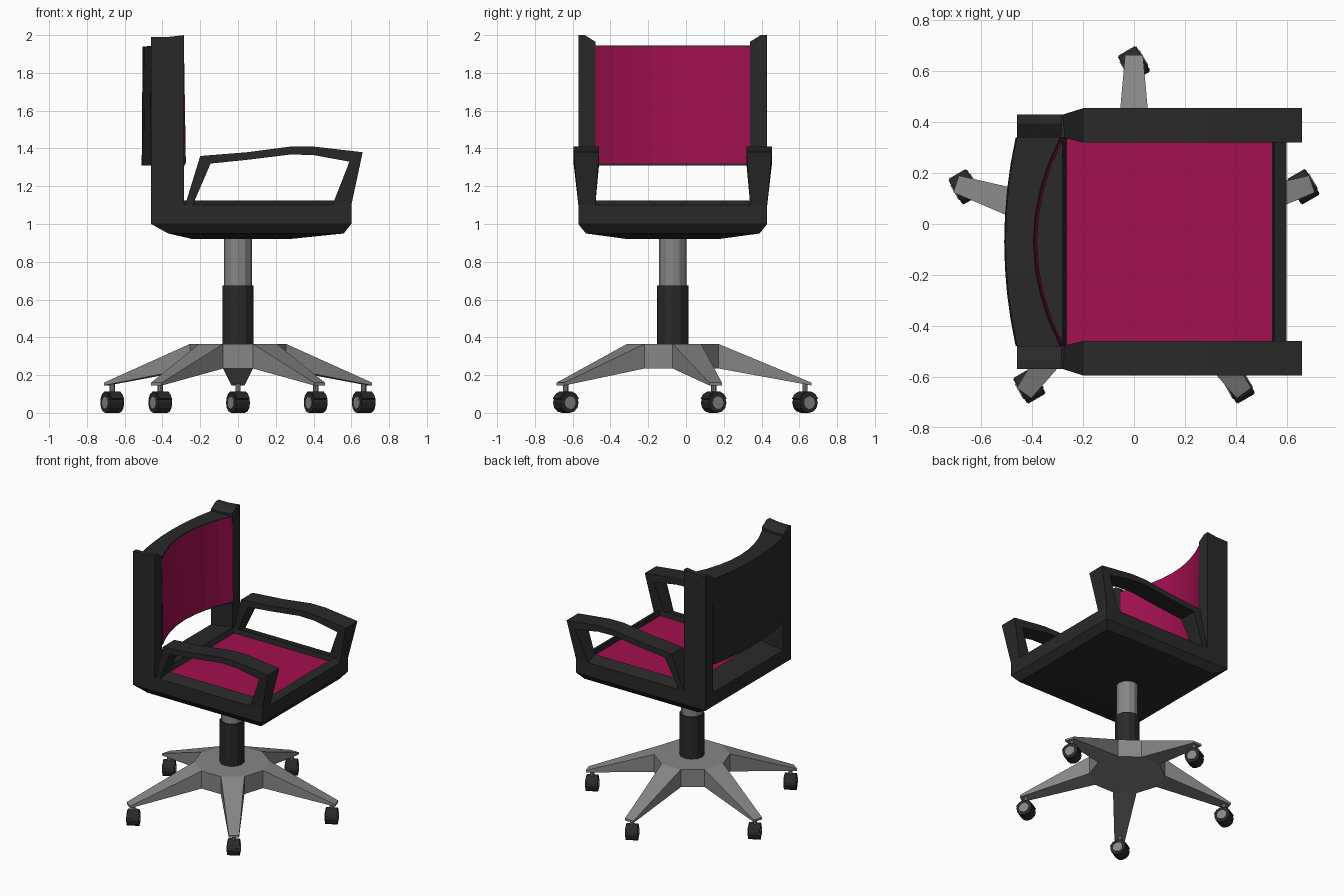
import bpy, bmesh, math
from mathutils import Matrix, Vector

if "Cube" in bpy.data.objects:
    bpy.data.objects.remove(bpy.data.objects["Cube"])

CY = -0.07  # chair centre line in y


def material(name, rgb):
    m = bpy.data.materials.new(name)
    m.diffuse_color = (*rgb, 1)
    m.use_nodes = True
    m.node_tree.nodes["Principled BSDF"].inputs["Base Color"].default_value = m.diffuse_color
    return m


BLACK = material("black_plastic", (0.022, 0.022, 0.022))
RED = material("crimson_fabric", (0.36, 0.005, 0.08))
STEEL = material("grey_metal", (0.24, 0.24, 0.24))


def finish(name, bm, mat):
    bmesh.ops.recalc_face_normals(bm, faces=bm.faces)
    me = bpy.data.meshes.new(name)
    bm.to_mesh(me)
    bm.free()
    me.materials.append(mat)
    ob = bpy.data.objects.new(name, me)
    bpy.context.collection.objects.link(ob)
    return ob


def loft(name, rings, mat, caps=True, closed=True):
    """Skin a list of equal-length point rings."""
    bm = bmesh.new()
    rows = [[bm.verts.new(p) for p in r] for r in rings]
    n = len(rows[0])
    for a, b in zip(rows, rows[1:]):
        for i in range(n if closed else n - 1):
            j = (i + 1) % n
            bm.faces.new((a[i], a[j], b[j], b[i]))
    if caps:
        bm.faces.new(rows[0])
        bm.faces.new(rows[-1])
    return finish(name, bm, mat)


def rect(x0, x1, h, z):
    return [(x0, CY - h, z), (x1, CY - h, z), (x1, CY + h, z), (x0, CY + h, z)]


def cylinder(name, r, p, q, mat, sides=12):
    p, q = Vector(p), Vector(q)
    bm = bmesh.new()
    rot = (q - p).to_track_quat('Z', 'Y').to_matrix().to_4x4()
    bmesh.ops.create_cone(bm, cap_ends=True, segments=sides, radius1=r, radius2=r,
                          depth=(q - p).length,
                          matrix=Matrix.Translation((p + q) / 2) @ rot)
    return finish(name, bm, mat)


def polar(deg, r, side, z):
    a = math.radians(deg)
    return (r * math.cos(a) - side * math.sin(a), CY + r * math.sin(a) + side * math.cos(a), z)


# five-legged star base: decagon hub with every other side drawn out into a leg
LEGS = [90 + 72 * k for k in range(5)]
bm = bmesh.new()
hub = {0.365: [], 0.235: []}
tips = {0.365: 0.16, 0.235: 0.145}
for a in LEGS:
    q = {}
    for z in hub:
        root = [bm.verts.new(polar(a, 0.2425, s, z)) for s in (-0.079, 0.079)]
        tip = [bm.verts.new(polar(a, 0.735, s, tips[z])) for s in (0.035, -0.035)]
        hub[z] += root
        q[z] = [root[0], root[1], tip[0], tip[1]]
        bm.faces.new(q[z])
    t, b = q[0.365], q[0.235]
    for i, j in ((1, 2), (2, 3), (3, 0)):
        bm.faces.new((t[i], t[j], b[j], b[i]))
top, bot = hub[0.365], hub[0.235]
bm.faces.new(top)
bm.faces.new(bot)
for i in range(1, 10, 2):
    j = (i + 1) % 10
    bm.faces.new((top[i], top[j], bot[j], bot[i]))
finish("star_base", bm, STEEL)

# casters: stem, axle drum, half-round hood and grey hub caps
axle = Vector((math.cos(math.radians(30)), math.sin(math.radians(30)), 0))
roll = Vector((axle.y, -axle.x, 0))
for k, a in enumerate(LEGS):
    c = Vector(polar(a, 0.70, 0, 0.054))
    cylinder(f"caster_stem_{k}", 0.014, c + Vector((0, 0, 0.045)), c + Vector((0, 0, 0.1)), STEEL, 8)
    cylinder(f"caster_wheel_{k}", 0.054, c - axle * 0.042, c + axle * 0.042, BLACK)
    for s in (-1, 1):
        cylinder(f"caster_cap_{k}_{s}", 0.034, c + axle * 0.041 * s, c + axle * 0.046 * s, STEEL)
    arc = [(math.cos(math.radians(t)), math.sin(math.radians(t))) for t in range(20, 161, 28)]
    prof = [(0.062 * u, 0.062 * v) for u, v in arc] + [(0.05 * u, 0.05 * v) for u, v in arc[::-1]]
    loft(f"caster_hood_{k}", [[c + roll * u + Vector((0, 0, v)) + axle * w for u, v in prof]
                              for w in (-0.038, 0.038)], BLACK)

# gas lift column
cylinder("column_sleeve", 0.083, (0, CY, 0.36), (0, CY, 0.675), BLACK)
cylinder("column_piston", 0.073, (0, CY, 0.67), (0, CY, 0.93), STEEL)

# seat shell with sloped rim and recess, then the cushion
loft("seat_shell", [rect(-0.24, 0.27, 0.24, 0.92), rect(-0.37, 0.56, 0.46, 0.95),
                    rect(-0.46, 0.60, 0.50, 1.0), rect(-0.46, 0.60, 0.50, 1.10),
                    rect(-0.28, 0.55, 0.41, 1.125), rect(-0.265, 0.545, 0.405, 1.085)], BLACK)
loft("seat_cushion", [rect(-0.265, 0.545, 0.404, 1.08), rect(-0.265, 0.545, 0.404, 1.09)], RED)

# back posts and armrests, mirrored about the centre line
ARM = [((-0.28, 1.10), (-0.24, 1.10)), ((-0.20, 1.36), (-0.145, 1.32)),
       ((0.05, 1.38), (0.05, 1.34)), ((0.28, 1.41), (0.28, 1.368)),
       ((0.40, 1.41), (0.40, 1.365)), ((0.66, 1.38), (0.59, 1.33)),
       ((0.60, 1.10), (0.50, 1.10))]
for s, side in ((-1, "right"), (1, "left")):
    post = [(0.50, 1.08), (0.50, 2.0), (0.465, 2.0), (0.41, 1.965), (0.41, 1.08)]
    loft(f"back_post_{side}", [[(x, CY + s * y, z - (dz if z > 1.5 else 0)) for y, z in post]
                               for x, dz in ((-0.46, 0.01), (-0.37, 0.01), (-0.285, 0))], BLACK)
    rings = []
    for o, i in ARM:
        wide = o[1] > 1.2
        yo, yi = (0.525, 0.39) if wide else (0.50, 0.41)
        rings.append([(o[0], CY + s * yo, o[1]), (o[0], CY + s * yi, o[1]),
                      (i[0], CY + s * yi, i[1]), (i[0], CY + s * yo, i[1])])
    loft(f"armrest_{side}", rings, BLACK)

# curved backrest: black shell with a crimson front panel
def bow(y, edge, depth):
    return edge - depth * (1 - (y / 0.41) ** 2)


YS = [-0.41 + 0.82 * i / 8 for i in range(9)]
shell, panel = [], []
for y in YS:
    f, b = bow(y, -0.285, 0.105), bow(y, -0.46, 0.045)
    shell.append([(f + 0.005, CY + y, 1.31), (f - 0.005, CY + y, 1.945),
                  (b, CY + y, 1.94), (b - 0.005, CY + y, 1.31)])
    panel.append([(f + 0.009, CY + y, 1.32), (f - 0.001, CY + y, 1.94)])
loft("backrest_shell", shell, BLACK)
loft("backrest_panel", panel, RED, caps=False, closed=False)
